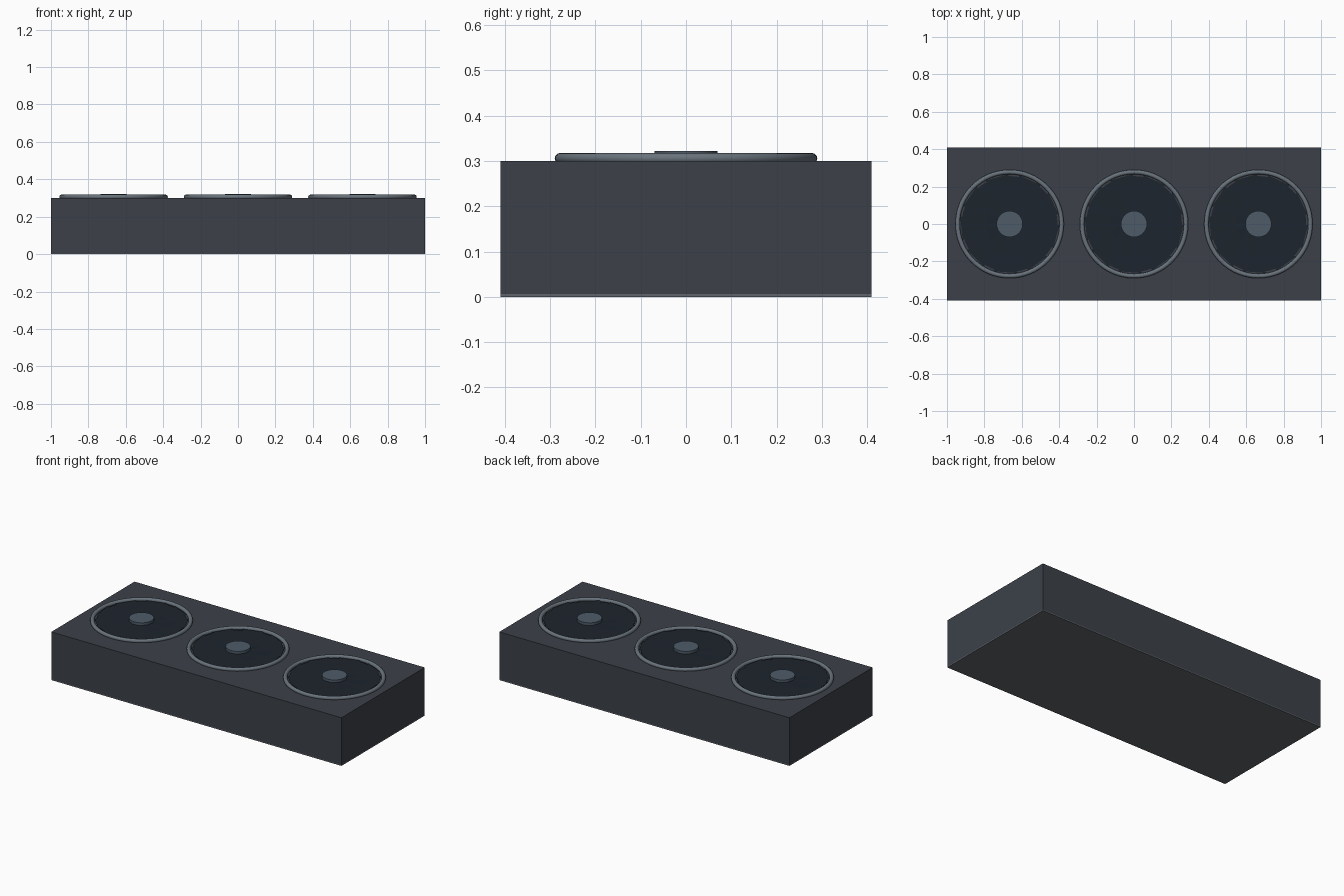
import bpy, math

if "Cube" in bpy.data.objects:
    bpy.data.objects.remove(bpy.data.objects["Cube"])


def material(name, rgb):
    m = bpy.data.materials.new(name)
    m.diffuse_color = (*rgb, 1)
    m.use_nodes = True
    m.node_tree.nodes["Principled BSDF"].inputs["Base Color"].default_value = m.diffuse_color
    return m


shroud_mat = material("shroud_grey", (0.045, 0.052, 0.066))
plate_mat = material("plate_grey", (0.12, 0.13, 0.15))
rim_mat = material("rim_grey", (0.14, 0.17, 0.20))
fan_mat = material("fan_dark", (0.012, 0.018, 0.026))
hub_mat = material("hub_blue_grey", (0.075, 0.105, 0.14))


def finish(name, mat, smooth=False):
    ob = bpy.context.object
    ob.name = name
    ob.data.materials.append(mat)
    if smooth:
        bpy.ops.object.shade_smooth_by_angle(angle=math.radians(40))
    return ob


def box(name, size, z0, mat):
    bpy.ops.mesh.primitive_cube_add(size=1, location=(0, 0, z0 + size[2] / 2))
    bpy.context.object.scale = size
    bpy.ops.object.transform_apply(location=False, rotation=False, scale=True)
    return finish(name, mat)


def disc(name, x, r, z0, z1, mat, sides=48):
    bpy.ops.mesh.primitive_cylinder_add(vertices=sides, radius=r, depth=z1 - z0,
                                        location=(x, 0, (z0 + z1) / 2))
    return finish(name, mat, True)


# Swept blades: thin curved strips around the hub
def blades(name, x, count=9, r0=0.06, r1=0.266, steps=6):
    verts, faces = [], []
    for b in range(count):
        start = len(verts)
        base = math.tau * b / count
        for i in range(steps + 1):
            t = i / steps
            r = r0 + (r1 - r0) * t
            sweep = base + 0.45 * t
            half = 0.24
            for a, z in ((sweep - half, 0.3065), (sweep + half, 0.3055)):
                verts.append((r * math.cos(a), r * math.sin(a), z))
        for i in range(steps):
            k = start + 2 * i
            faces.append((k, k + 2, k + 3, k + 1))
    mesh = bpy.data.meshes.new(name)
    mesh.from_pydata(verts, [], faces)
    ob = bpy.data.objects.new(name, mesh)
    bpy.context.collection.objects.link(ob)
    ob.location.x = x
    mesh.materials.append(fan_mat)


# Housing and back plate
box("shroud", (2.0, 0.82, 0.294), 0.006, shroud_mat)
box("back_plate", (2.0, 0.82, 0.006), 0, plate_mat)

# Three fans
for n, x in enumerate((-0.665, 0, 0.665), 1):
    bpy.ops.mesh.primitive_torus_add(location=(x, 0, 0.306), major_radius=0.278,
                                     minor_radius=0.012, major_segments=64, minor_segments=12)
    finish(f"fan_rim_{n}", rim_mat, True)
    disc(f"fan_disc_{n}", x, 0.256, 0.298, 0.305, fan_mat)
    blades(f"fan_blades_{n}", x)
    disc(f"fan_hub_{n}", x, 0.07, 0.30, 0.322, hub_mat)
